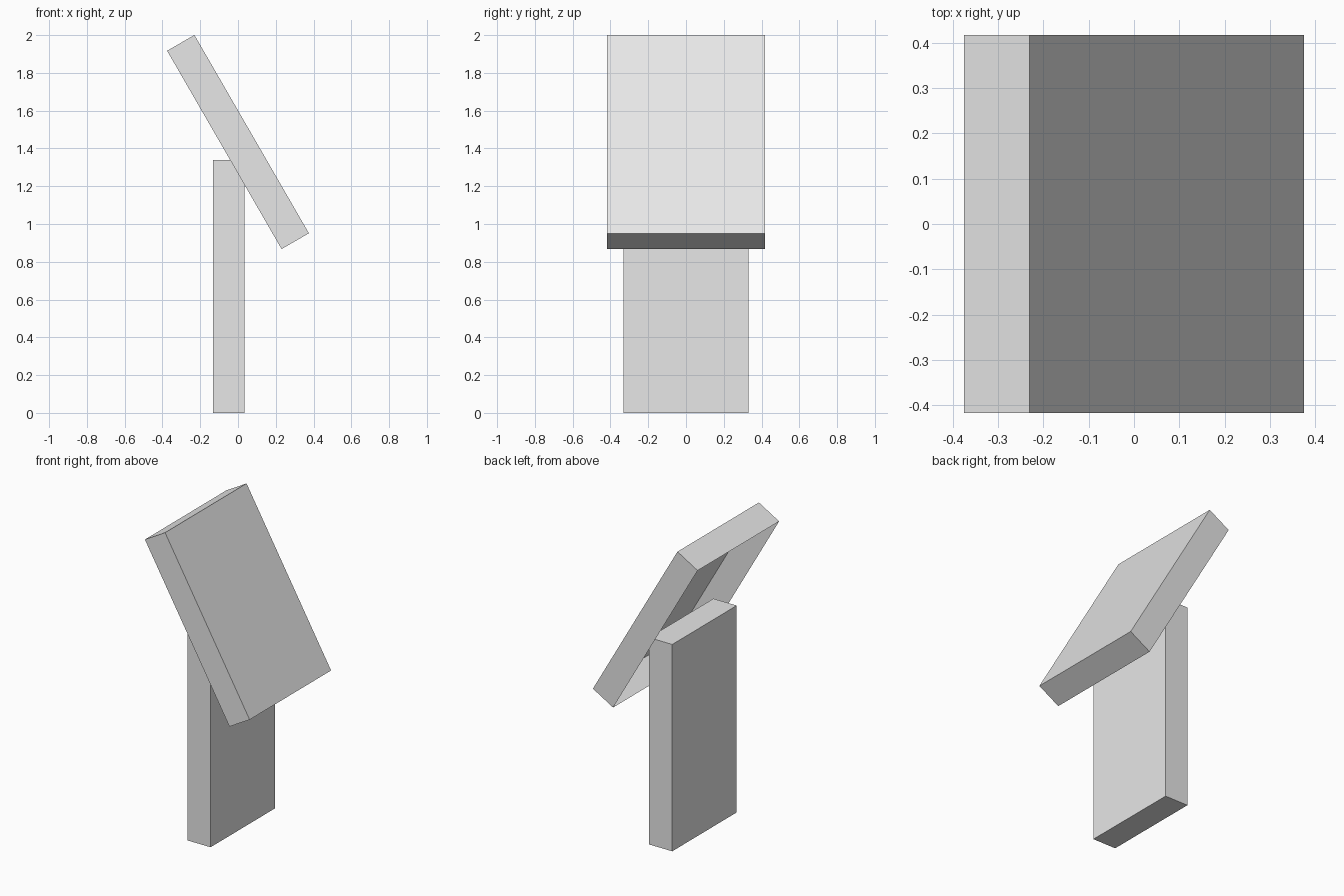
import bpy
import bmesh
from math import radians
from mathutils import Matrix, Vector

default_cube = bpy.data.objects.get("Cube")
if default_cube:
    bpy.data.objects.remove(default_cube, do_unlink=True)

grey = bpy.data.materials.new("light grey")
grey.use_nodes = True
grey.diffuse_color = (0.8, 0.8, 0.8, 1)
grey.node_tree.nodes["Principled BSDF"].inputs["Base Color"].default_value = (0.8, 0.8, 0.8, 1)


def slab(name, size, location, tilt=0, open_back=False):
    """Flat-faced box, optionally without its -x face, tilted about y."""
    bm = bmesh.new()
    bmesh.ops.create_cube(bm, size=1, matrix=Matrix.Diagonal((*size, 1)))
    bm.normal_update()
    if open_back:
        back = [f for f in bm.faces if f.normal.x < -0.9]
        bmesh.ops.delete(bm, geom=back, context="FACES_ONLY")
    mesh = bpy.data.meshes.new(name)
    bm.to_mesh(mesh)
    bm.free()
    mesh.materials.append(grey)
    obj = bpy.data.objects.new(name, mesh)
    obj.location = Vector(location)
    obj.rotation_euler.y = radians(tilt)
    bpy.context.collection.objects.link(obj)
    return obj


THICKNESS = 0.167

# Upright support, its top corner reaching into the hollow panel
slab("upright_post", (THICKNESS, 0.66, 1.34), (-0.049, 0, 0.67))

# Tilted panel: a thin shell, open on the underside
slab("tilted_panel", (THICKNESS, 0.834, 1.212), (0, 0, 1.434), tilt=-30, open_back=True)
